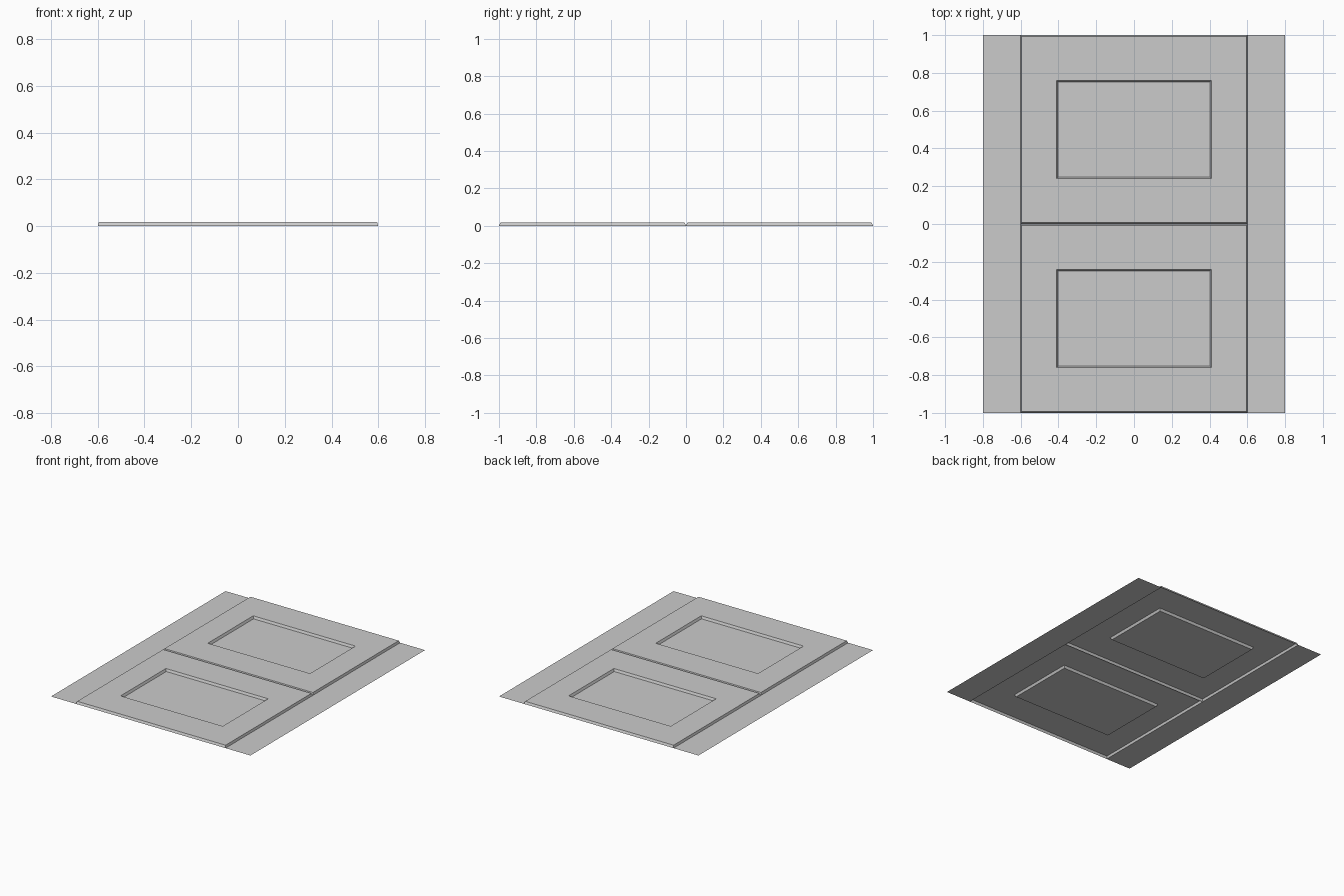
import bpy, bmesh

if "Cube" in bpy.data.objects:
    bpy.data.objects.remove(bpy.data.objects["Cube"])

H = 0.017  # height of the raised frame


def make_object(name, bm):
    bm.normal_update()
    mesh = bpy.data.meshes.new(name)
    bm.to_mesh(mesh)
    bm.free()
    obj = bpy.data.objects.new(name, mesh)
    bpy.context.collection.objects.link(obj)
    return obj


def nested_rings(name, cy, rings):
    """Open sheet made of concentric rectangles (half_x, half_y, z)."""
    bm = bmesh.new()
    loops = []
    for hx, hy, z in rings:
        loops.append([bm.verts.new((sx * hx, cy + sy * hy, z))
                      for sx, sy in ((-1, -1), (1, -1), (1, 1), (-1, 1))])
    for a, b in zip(loops, loops[1:]):
        for i in range(4):
            j = (i + 1) % 4
            bm.faces.new((a[i], a[j], b[j], b[i]))
    bm.faces.new(loops[-1])
    return make_object(name, bm)


def flat_strip(name, x0, x1):
    bm = bmesh.new()
    bm.faces.new([bm.verts.new((x, y, 0))
                  for x, y in ((x0, -1), (x1, -1), (x1, 1), (x0, 1))])
    return make_object(name, bm)


# two raised panels, each with a chamfered rim and a recessed window
for label, cy in (("front", -0.5), ("back", 0.5)):
    nested_rings(f"{label}_panel", cy, [
        (0.60, 0.50, 0),
        (0.595, 0.492, H),
        (0.41, 0.26, H),
        (0.402, 0.252, 0),
    ])

# flat side margins
flat_strip("left_margin", -0.8, -0.6)
flat_strip("right_margin", 0.6, 0.8)
